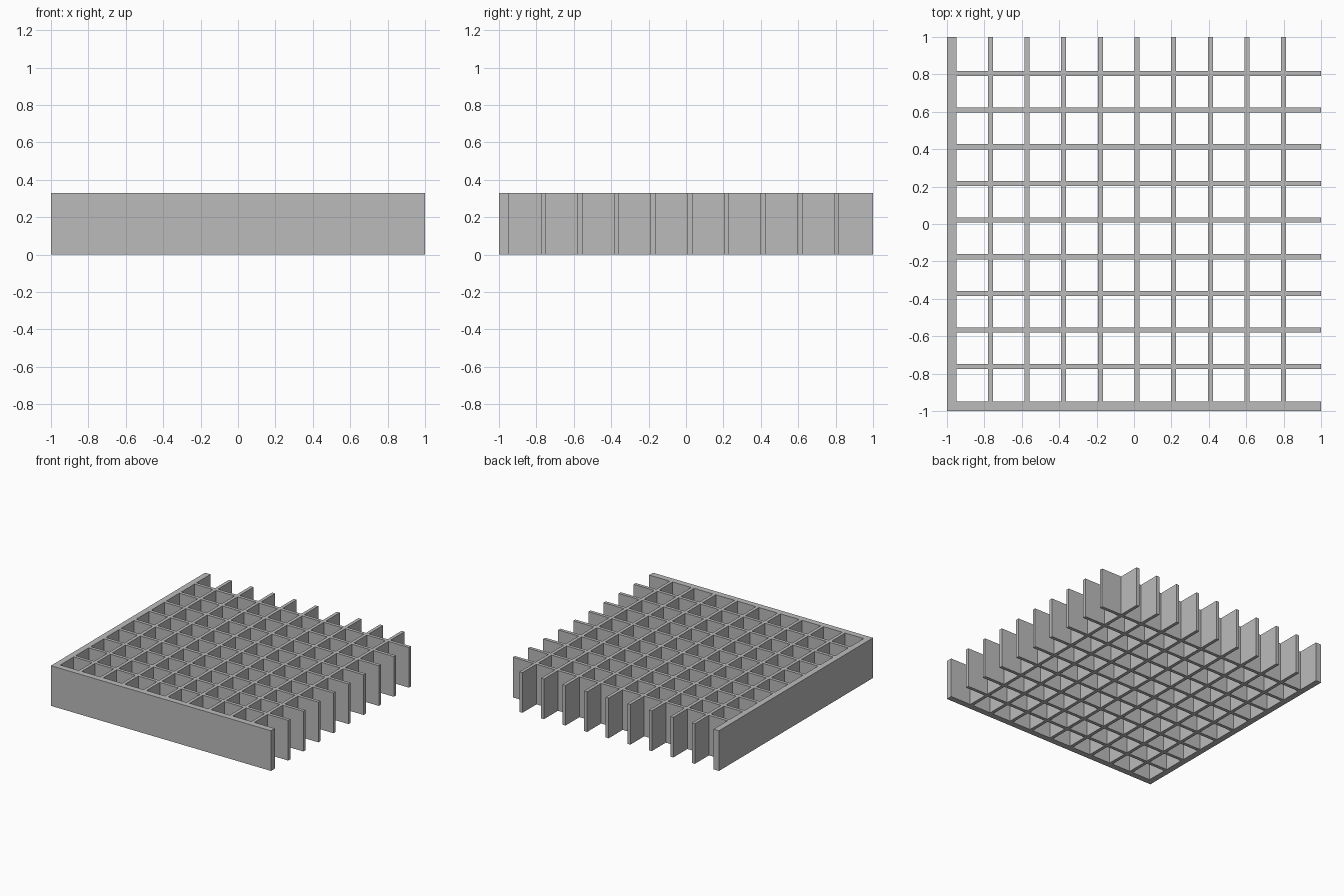
import bpy
import bmesh

cube = bpy.data.objects.get("Cube")
if cube:
    bpy.data.objects.remove(cube, do_unlink=True)

HEIGHT = 0.33
WALL = 0.05      # thick front and right walls
SLAT = 0.027     # thin crossing slats
PITCH = 0.196
COUNT = 9
FIRST_X, FIRST_Y = -0.768, -0.763

grey = bpy.data.materials.new("plain grey")
grey.use_nodes = True
colour = (0.5, 0.5, 0.5, 1)
grey.diffuse_color = colour
grey.node_tree.nodes["Principled BSDF"].inputs["Base Color"].default_value = colour


def breaks(first):
    """Edges of the wall and slats along one axis; even gaps are solid."""
    edges = [-1, -1 + WALL]
    for i in range(COUNT):
        c = first + i * PITCH
        edges += [c - SLAT / 2, c + SLAT / 2]
    return edges + [1]


# Plan of the lattice: keep every cell that lies in a wall or a slat
xs, ys = breaks(FIRST_X), breaks(FIRST_Y)
bm = bmesh.new()
grid = [[bm.verts.new((x, y, 0)) for y in ys] for x in xs]
for i in range(len(xs) - 1):
    for j in range(len(ys) - 1):
        if i % 2 == 0 or j % 2 == 0:
            bm.faces.new((grid[i][j], grid[i + 1][j],
                          grid[i + 1][j + 1], grid[i][j + 1]))
loose = [v for v in bm.verts if not v.link_faces]
bmesh.ops.delete(bm, geom=loose, context="VERTS")

# Raise the plan to full height as one closed solid
raised = bmesh.ops.extrude_face_region(bm, geom=bm.faces[:], use_keep_orig=True)
top = [g for g in raised["geom"] if isinstance(g, bmesh.types.BMVert)]
bmesh.ops.translate(bm, verts=top, vec=(0, 0, HEIGHT))
bmesh.ops.recalc_face_normals(bm, faces=bm.faces[:])

mesh = bpy.data.meshes.new("lattice_with_two_walls")
bm.to_mesh(mesh)
bm.free()
mesh.materials.append(grey)
lattice = bpy.data.objects.new("lattice_with_two_walls", mesh)
bpy.context.collection.objects.link(lattice)
